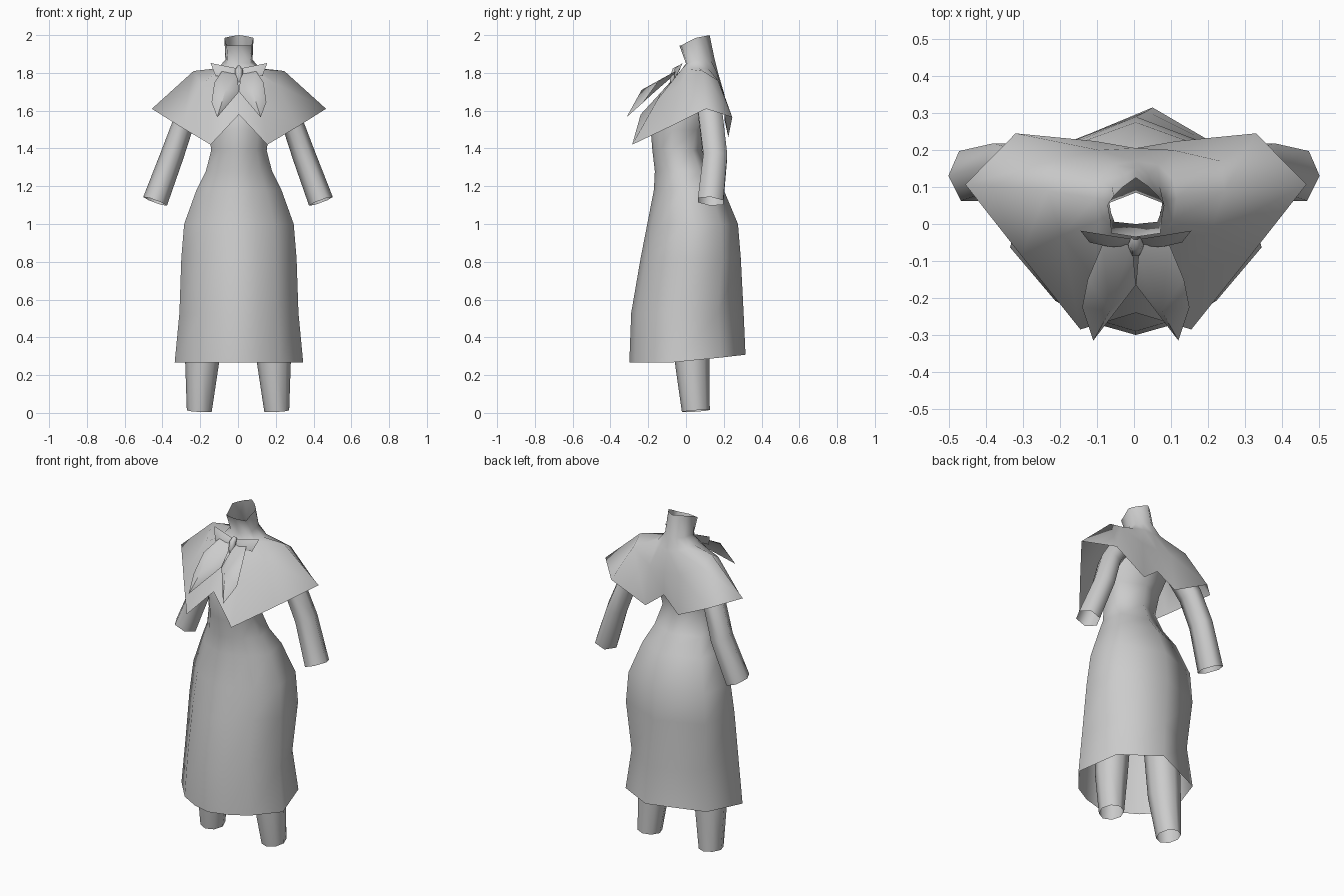
import bpy, math
from mathutils import Vector

cube = bpy.data.objects.get("Cube")
if cube:
    bpy.data.objects.remove(cube)

grey = bpy.data.materials.new("grey_cloth")
grey.use_nodes = True
grey.diffuse_color = (0.6, 0.6, 0.6, 1)
grey.node_tree.nodes["Principled BSDF"].inputs["Base Color"].default_value = (0.6, 0.6, 0.6, 1)

AXIS = 0.005  # the garment's centre line


def build(name, verts, faces, angle=80):
    mesh = bpy.data.meshes.new(name)
    mesh.from_pydata(verts, [], faces)
    mesh.materials.append(grey)
    obj = bpy.data.objects.new(name, mesh)
    bpy.context.collection.objects.link(obj)
    bpy.ops.object.select_all(action="DESELECT")
    obj.select_set(True)
    bpy.context.view_layer.objects.active = obj
    bpy.ops.object.shade_smooth_by_angle(angle=math.radians(angle))
    return obj


def loft(name, rings, angle=80):
    """Skin a list of equal closed rings, leaving both ends open."""
    n = len(rings[0])
    faces = [(r * n + i, r * n + (i + 1) % n, (r + 1) * n + (i + 1) % n, (r + 1) * n + i)
             for r in range(len(rings) - 1) for i in range(n)]
    return build(name, [p for ring in rings for p in ring], faces, angle)


def mirrored(half, apex=0):
    """Close a half ring that runs from front centre to back centre."""
    right = [(AXIS + x, y, z) for x, y, z in half[:-1]]
    left = [(AXIS - x, y, z) for x, y, z in half[-2:0:-1]]
    x, y, z = half[-1]
    return right + [(AXIS + apex, y, z)] + left


def tube(name, path, sides, side):
    """Open limb along (x, y, z, radius, depth) stations."""
    pts = [Vector((side * s[0], s[1], s[2])) for s in path]
    rings = []
    for i, s in enumerate(path):
        t = (pts[min(i + 1, len(pts) - 1)] - pts[max(i - 1, 0)]).normalized()
        u = t.cross(Vector((0, 1, 0))).normalized()
        v = u.cross(t)
        ring = []
        for k in range(sides):
            a = math.tau * k / sides
            ring.append(pts[i] + u * s[3] * math.cos(a) + v * s[4] * math.sin(a))
        rings.append(ring)
    return loft(name, rings)


# Dress: (height, half width, front y, back y, back corner fullness, back apex shift)
section = [(0, -1), (0.32, -0.9), (0.64, -0.7), (1, -0.23), (0.87, 0.62), (0, 1)]
stations = [(0.268, 0.34, -0.30, 0.315, 0.92, 0.045), (0.53, 0.315, -0.29, 0.305, 0.88, 0.03),
            (0.82, 0.305, -0.24, 0.29, 1, 0), (1.0, 0.29, -0.205, 0.275, 1, 0),
            (1.18, 0.225, -0.17, 0.2, 1, 0), (1.28, 0.175, -0.165, 0.13, 1, 0),
            (1.39, 0.147, -0.178, 0.085, 1, 0), (1.5, 0.16, -0.187, 0.11, 1, 0),
            (1.62, 0.19, -0.16, 0.16, 1, 0), (1.72, 0.18, -0.08, 0.17, 1, 0)]
rings = []
for z, w, front, back, full, apex in stations:
    half = []
    for sx, sy in section:
        k = full if 0 < sy < 1 else 1
        lift = 0.04 * max(0, sy) if z < 0.3 else 0
        half.append((sx * w * k, (front + back) / 2 + sy * k * (back - front) / 2, z + lift))
    rings.append(mirrored(half, apex))
loft("dress", rings)

# Neck and cape: columns run front centre, front tip, front side, shoulder, back corner, back lobe, back centre
cape = [
    [(0, -.035, 1.945), (.066, -.025, 1.945), (.07, .01, 1.965), (.077, .05, 1.985),
     (.06, .075, 1.99), (.035, .1, 1.995), (0, .125, 2)],
    [(0, 0, 1.85), (.058, .006, 1.85), (.067, .03, 1.86), (.072, .06, 1.87),
     (.065, .1, 1.87), (.035, .13, 1.87), (0, .15, 1.88)],
    [(0, -.03, 1.8), (.07, -.03, 1.81), (.1, .01, 1.82), (.11, .07, 1.825),
     (.1, .12, 1.82), (.06, .16, 1.81), (0, .17, 1.8)],
    [(0, -.13, 1.7), (.11, -.15, 1.66), (.2, -.03, 1.74), (.24, .09, 1.81),
     (.23, .17, 1.76), (.1, .2, 1.69), (0, .205, 1.68)],
    [(0, -.24, 1.58), (.15, -.285, 1.42), (.31, -.085, 1.515), (.461, .107, 1.61),
     (.325, .245, 1.565), (.11, .224, 1.46), (0, .205, 1.545)],
]
loft("neck_and_cape", [mirrored(r) for r in cape])

# Limbs
sleeve = [(.16, .11, 1.72, .06, .073), (.29, .135, 1.53, .058, .073),
          (.35, .155, 1.36, .062, .073), (.439, .13, 1.12, .067, .078)]
leg = [(.17, .03, .6, .1, .1), (.19, .033, .27, .09, .092), (.205, .052, .01, .066, .074)]
for label, side in (("left", 1), ("right", -1)):
    tube(label + "_sleeve", sleeve, 6, side)
    tube(label + "_leg", leg, 8, side)

    # Bow loop: pinched cloth with a raised front fold
    loop = [(.015, -.04, 1.825), (.15, -.018, 1.852), (.125, -.05, 1.785), (.015, -.06, 1.775),
            (.07, -.062, 1.822)]
    build(label + "_bow_loop", [(AXIS + side * x, y, z) for x, y, z in loop],
          [(0, 1, 4), (1, 2, 4), (2, 3, 4), (3, 0, 4), (0, 3, 2, 1)], 60)

    # Bow tail: hanging ribbon folded along its middle
    tail = [(.01, -.055, 1.795), (.09, -.055, 1.81), (.13, -.15, 1.75), (.145, -.225, 1.645),
            (.115, -.315, 1.565), (0, -.165, 1.7), (.07, -.235, 1.71)]
    build(label + "_bow_tail", [(AXIS + side * x, y, z) for x, y, z in tail],
          [(0, 1, 6), (1, 2, 6), (2, 3, 6), (3, 4, 6), (4, 5, 6), (5, 0, 6)], 60)

# Bow knot
tube("bow_knot", [(AXIS, -.035, 1.83, .012, .012), (AXIS, -.055, 1.815, .021, .02),
                  (AXIS, -.07, 1.775, .019, .018), (AXIS, -.075, 1.75, .01, .01)], 6, 1)
